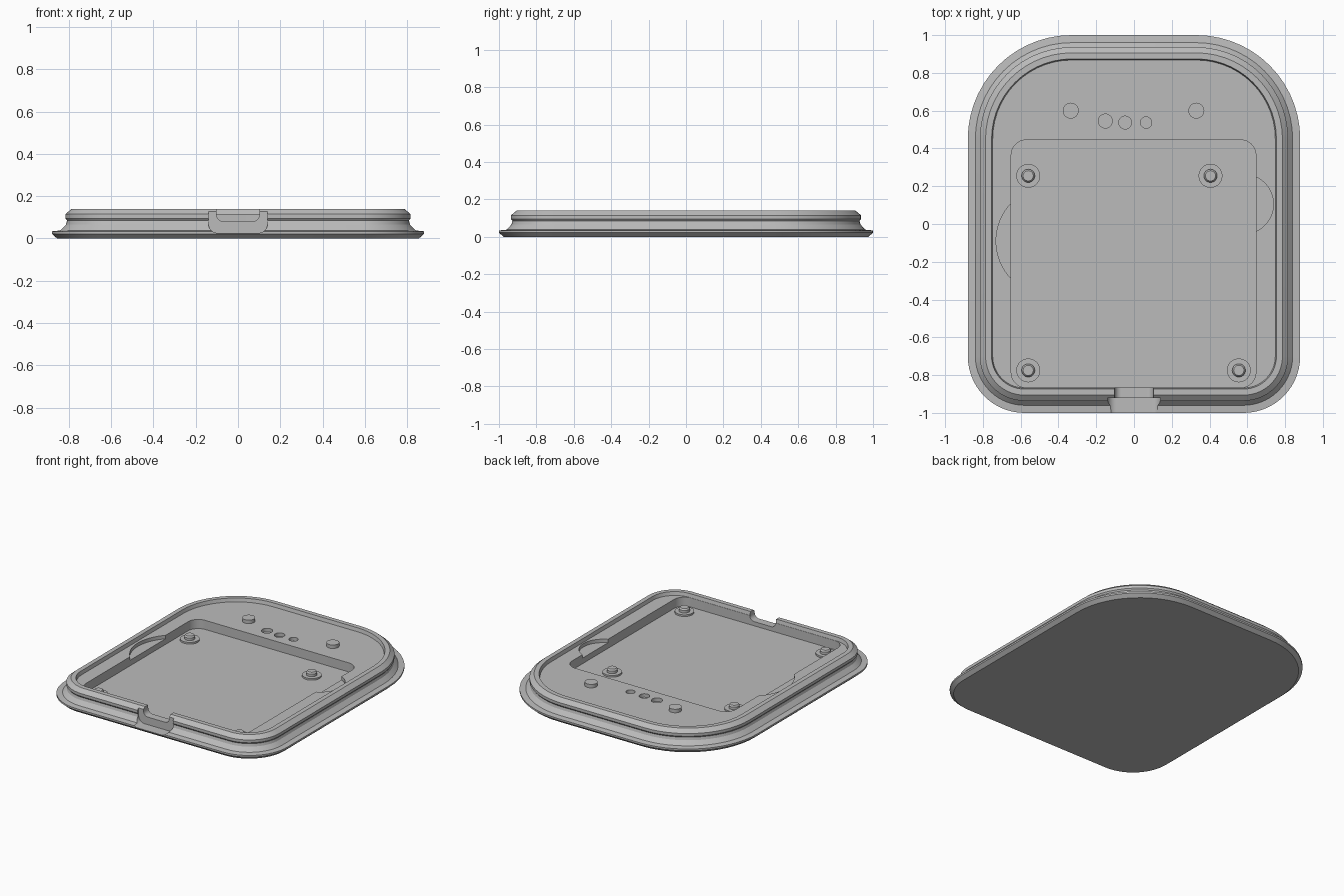
import bpy, bmesh, math
from mathutils import Matrix

cube = bpy.data.objects.get("Cube")
if cube:
    bpy.data.objects.remove(cube, do_unlink=True)

GREY = bpy.data.materials.new("mid_grey")
GREY.use_nodes = True
GREY.diffuse_color = (0.5, 0.5, 0.5, 1)
GREY.node_tree.nodes["Principled BSDF"].inputs["Base Color"].default_value = (0.5, 0.5, 0.5, 1)


def outline(x0, x1, y0, y1, r_low, r_high, steps=14):
    """Rounded rectangle, counter-clockwise, with separate low and high corner radii."""
    pts = []
    corners = ((x1 - r_high, y1 - r_high, r_high), (x0 + r_high, y1 - r_high, r_high),
               (x0 + r_low, y0 + r_low, r_low), (x1 - r_low, y0 + r_low, r_low))
    for quarter, (cx, cy, r) in enumerate(corners):
        for i in range(steps + 1):
            a = math.pi / 2 * (quarter + i / steps)
            pts.append((cx + r * math.cos(a), cy + r * math.sin(a)))
    return pts


def circle(cx, cy, r, steps=48):
    return [(cx + r * math.cos(2 * math.pi * i / steps),
             cy + r * math.sin(2 * math.pi * i / steps)) for i in range(steps)]


def loft(name, layers, upright=False):
    """Closed solid through (outline, height) layers; upright stands it along y."""
    bm = bmesh.new()
    rings = [[bm.verts.new((x, y, z)) for x, y in pts] for pts, z in layers]
    n = len(rings[0])
    for a, b in zip(rings, rings[1:]):
        for i in range(n):
            j = (i + 1) % n
            bm.faces.new((a[i], a[j], b[j], b[i]))
    bm.faces.new(rings[0][::-1])
    bm.faces.new(rings[-1])
    if upright:
        bm.transform(Matrix.Rotation(math.pi / 2, 4, "X"))
    bmesh.ops.recalc_face_normals(bm, faces=bm.faces)
    mesh = bpy.data.meshes.new(name)
    bm.to_mesh(mesh)
    bm.free()
    mesh.materials.append(GREY)
    obj = bpy.data.objects.new(name, mesh)
    bpy.context.collection.objects.link(obj)
    return obj


def activate(obj):
    bpy.ops.object.select_all(action="DESELECT")
    obj.select_set(True)
    bpy.context.view_layer.objects.active = obj


def prism(name, pts, lo, hi, upright=False):
    return loft(name, [(pts, lo), (pts, hi)], upright)


def cut(target, cutter):
    cutter.hide_render = True
    mod = target.modifiers.new("cut", "BOOLEAN")
    mod.operation = "DIFFERENCE"
    mod.solver = "EXACT"
    mod.object = cutter
    activate(target)
    bpy.ops.object.modifier_apply(modifier=mod.name)
    bpy.data.objects.remove(cutter, do_unlink=True)


def smooth(obj):
    activate(obj)
    bpy.ops.object.shade_smooth_by_angle(angle=math.radians(20))


FLOOR, POCKET = 0.115, 0.05

# Tray: flange, groove, bevelled rim and upper floor as (inset, height)
profile = [(0.025, 0), (0, 0.022), (0, 0.034), (0.04, 0.038), (0.067, 0.066), (0.072, 0.085),
           (0.064, 0.095), (0.064, 0.115), (0.094, 0.14), (0.126, 0.14), (0.132, FLOOR)]
tray = loft("tray", [(outline(d - 0.88, 0.88 - d, d - 1, 1 - d, 0.3 - d, 0.55 - d), z)
                     for d, z in profile])

# Main pocket, with shallow finger scoops at its sides
cut(tray, prism("pocket_cutter", outline(-0.65, 0.645, -0.866, 0.445, 0.08, 0.08), POCKET, 0.2))
for x, y, r in ((-0.44, -0.09, 0.29), (0.58, 0.105, 0.158)):
    cut(tray, prism("scoop_cutter", circle(x, y, r, 96), 0.09, 0.2))

# Small round wells in the upper floor
for x, y, r in ((-0.152, 0.545, 0.037), (-0.047, 0.537, 0.034), (0.064, 0.537, 0.03)):
    cut(tray, prism("well_cutter", circle(x, y, r), 0.09, 0.2))

# Port recess in the front wall and the opening through it
cut(tray, prism("recess_cutter", outline(-0.14, 0.14, 0.026, 0.3, 0.045, 0.02), 0.922, 1.1, True))
cut(tray, prism("port_cutter", outline(-0.102, 0.102, 0.08, 0.3, 0.035, 0.02), 0.82, 1.05, True))
smooth(tray)

# Mounting posts on the pocket floor
for name, x, y in (("back_right", -0.56, 0.255), ("back_left", 0.405, 0.255),
                   ("front_right", -0.56, -0.775), ("front_left", 0.555, -0.775)):
    steps = ((0.063, POCKET - 0.01), (0.063, 0.062), (0.035, 0.062), (0.035, 0.08), (0.027, 0.09))
    smooth(loft(name + "_post", [(circle(x, y, r), z) for r, z in steps]))

# Locating pegs on the upper floor
for name, x in (("right_peg", -0.335), ("left_peg", 0.33)):
    smooth(prism(name, circle(x, 0.6, 0.042), FLOOR - 0.02, 0.14))
